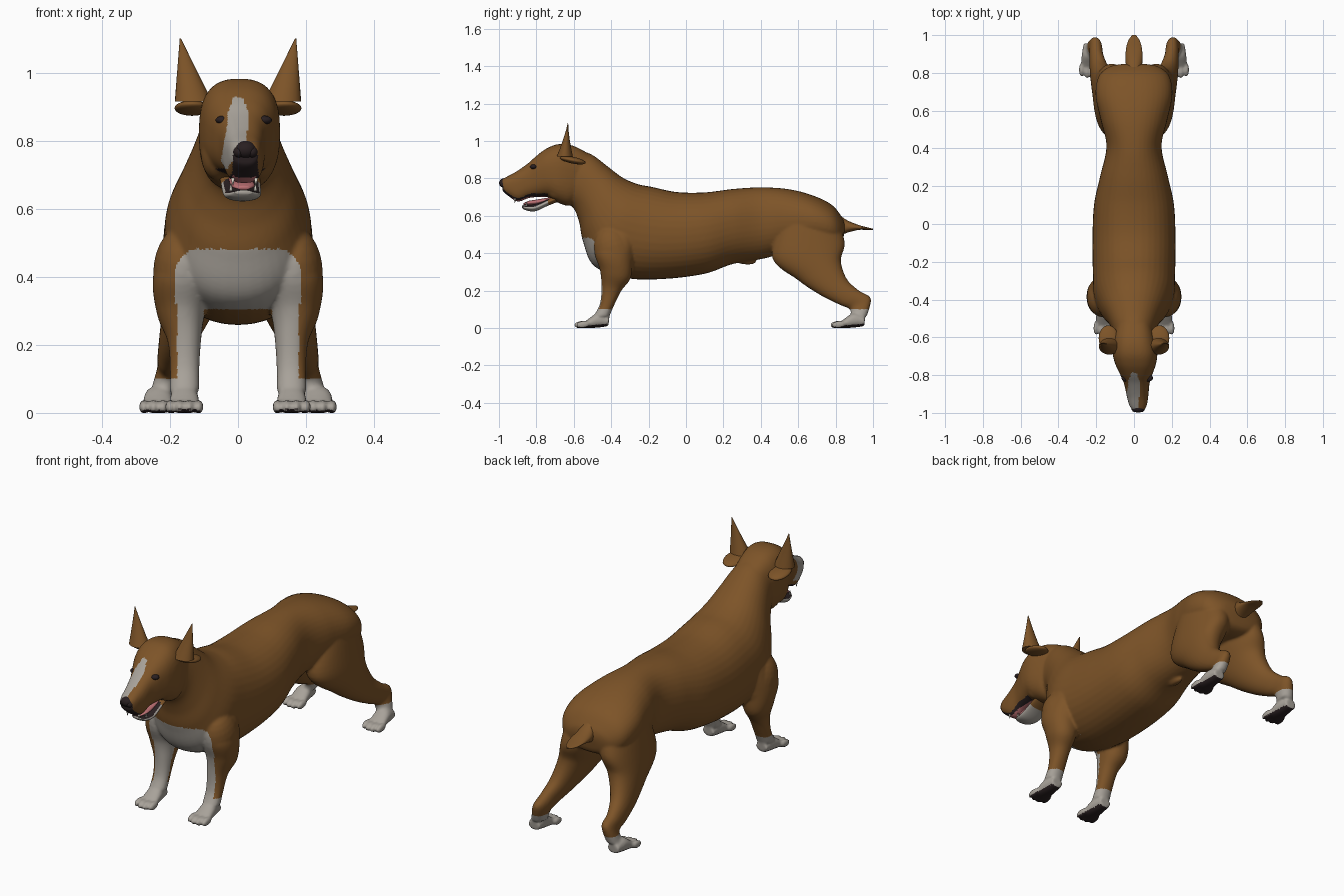
import bpy, bmesh, math
from mathutils import Matrix, Vector

if "Cube" in bpy.data.objects:
    bpy.data.objects.remove(bpy.data.objects["Cube"], do_unlink=True)


def material(name, r, g, b):
    m = bpy.data.materials.new(name)
    m.use_nodes = True
    m.diffuse_color = (r, g, b, 1)
    m.node_tree.nodes["Principled BSDF"].inputs["Base Color"].default_value = (r, g, b, 1)
    return m


BROWN = material("brown fur", .205, .088, .021)
WHITE = material("white fur", .39, .36, .32)
DARK = material("dark skin", .022, .014, .015)
PINK = material("pink tongue", .5, .16, .17)
TOOTH = material("tooth ivory", .72, .68, .6)


def turn(y):
    """Sideways drift of the slightly turned head."""
    return .06 * max(0, -.6 - y)


def loft(bm, stations, side=1, n=40, steps=8, power=.92):
    """Skin rings given as (y1, z1, y2, z2, x, half width), smoothed along the way."""
    pts = [stations[0]] + list(stations) + [stations[-1]]
    rows = []
    for i in range(1, len(pts) - 2):
        for k in range(steps):
            t = k / steps
            rows.append([.5 * (2 * b + (c - a) * t + (2 * a - 5 * b + 4 * c - d) * t * t
                               + (3 * b - a - 3 * c + d) * t ** 3)
                         for a, b, c, d in zip(*pts[i - 1:i + 3])])
    rows.append(stations[-1])
    rings = []
    for y1, z1, y2, z2, x, w in rows:
        ring = []
        for j in range(n):
            a = math.tau * j / n
            c, s = (math.copysign(abs(f) ** power, f) for f in (math.cos(a), math.sin(a)))
            y = (y1 + y2) / 2 + (y1 - y2) / 2 * c
            z = (z1 + z2) / 2 + (z1 - z2) / 2 * c
            ring.append(bm.verts.new((side * x + w * s + turn(y), y, z)))
        rings.append(ring)
    skin_rings(bm, rings)


def skin_rings(bm, rings):
    n = len(rings[0])
    for r, q in zip(rings, rings[1:]):
        for j in range(n):
            bm.faces.new((r[j], r[(j + 1) % n], q[(j + 1) % n], q[j]))
    bm.faces.new(rings[0])
    bm.faces.new(rings[-1])


def ball(bm, centre, radii, tilt=0):
    m = (Matrix.Translation(centre) @ Matrix.Rotation(tilt, 4, 'X')
         @ Matrix.Diagonal((*radii, 1)))
    bmesh.ops.create_uvsphere(bm, u_segments=24, v_segments=14, radius=1, matrix=m)


def finish(name, bm, *mats):
    bmesh.ops.recalc_face_normals(bm, faces=bm.faces)
    me = bpy.data.meshes.new(name)
    bm.to_mesh(me)
    bm.free()
    ob = bpy.data.objects.new(name, me)
    bpy.context.collection.objects.link(ob)
    for m in mats:
        me.materials.append(m)
    me.polygons.foreach_set("use_smooth", [True] * len(me.polygons))
    return ob


# Neck and trunk, from the nape to the rump
bm = bmesh.new()
loft(bm, [
    (-.58, .955, -.64, .68, 0, .10), (-.50, .925, -.595, .63, 0, .118),
    (-.42, .865, -.57, .56, 0, .145), (-.34, .805, -.55, .46, 0, .18),
    (-.26, .77, -.49, .33, 0, .212), (-.18, .754, -.32, .267, 0, .218),
    (-.05, .727, -.12, .262, 0, .22), (.1, .725, .1, .29, 0, .212),
    (.25, .743, .25, .342, 0, .18), (.4, .752, .42, .372, 0, .146),
    (.55, .742, .55, .41, 0, .176), (.68, .708, .68, .43, 0, .203),
    (.78, .658, .78, .43, 0, .188), (.835, .59, .83, .45, 0, .13),
    (.85, .55, .845, .5, 0, .05)])
ball(bm, (0, .315, .358), (.022, .06, .018), -.1)

# Skull and muzzle
loft(bm, [
    (-.50, .92, -.56, .70, 0, .09), (-.60, .973, -.62, .655, 0, .112),
    (-.68, .983, -.68, .668, 0, .119), (-.745, .96, -.735, .698, 0, .108),
    (-.80, .92, -.785, .70, 0, .087), (-.845, .88, -.84, .695, 0, .068),
    (-.91, .835, -.90, .676, 0, .058), (-.96, .808, -.955, .71, 0, .047),
    (-.985, .795, -.98, .73, 0, .034)], power=.76)

# Legs, paws and muscles on both sides
FORE = [(-.46, .52, -.24, .54, .13, .08), (-.49, .41, -.28, .39, .16, .09),
        (-.46, .31, -.295, .27, .168, .07), (-.452, .22, -.345, .20, .158, .049),
        (-.46, .13, -.385, .12, .157, .043), (-.49, .07, -.41, .06, .158, .044)]
HIND = [(.52, .60, .80, .62, .09, .095), (.46, .38, .848, .46, .115, .095),
        (.60, .255, .828, .36, .147, .075), (.72, .175, .86, .262, .178, .054),
        (.82, .125, .925, .20, .198, .039), (.875, .10, .988, .158, .204, .034),
        (.88, .06, .968, .065, .222, .036)]
PAWS = [(-.60, .158), (.768, .235)]
for s in (-1, 1):
    loft(bm, FORE, s)
    loft(bm, HIND, s)
    ball(bm, (s * .165, -.385, .41), (.085, .105, .14), .3)    # shoulder
    ball(bm, (s * .06, -.685, .765), (.05, .07, .08))          # cheek
    for tip, x in PAWS:
        loft(bm, [(tip + .19, .06, tip + .185, .01, x, .032),
                  (tip + .13, .08, tip + .13, .002, x, .041),
                  (tip + .08, .05, tip + .08, .0, x, .045),
                  (tip + .055, .03, tip + .055, .0, x, .042)], s)
        for k in (-1.5, -.5, .5, 1.5):
            y = tip + .034 + .01 * abs(k)
            ball(bm, (s * x + k * .028, y, .018), (.0145, .038, .02), .12)
raw = finish("coat", bm)

# Fuse everything into one skin
remesh = raw.modifiers.new("fuse", 'REMESH')
remesh.mode = 'VOXEL'
remesh.voxel_size = .007
soft = raw.modifiers.new("soften", 'SMOOTH')
soft.factor = .5
soft.iterations = 5
graph = bpy.context.evaluated_depsgraph_get()
skin = bpy.data.meshes.new_from_object(raw.evaluated_get(graph))
raw.modifiers.clear()
raw.data = skin
skin.materials.clear()
for m in (BROWN, WHITE, DARK, PINK):
    skin.materials.append(m)


def coat_colour(c, n):
    x, y, z = c
    ax = abs(x)
    if z < .022 and n.z < -.6:
        return 2                                        # pads
    if y < -.74 and z < .72 and n.z < -.6:
        return 3 if y > -.93 and abs(x - turn(y)) < .034 else 2   # palate and lip rim
    if y < -.95 and z < .775 and abs(x - .022) < .036:
        return 2                                        # front lip
    if z < .1:
        return 1                                        # socks
    if -.6 < y < -.3 and n.y < -.12:
        top = .483 - 16 * max(0, ax - .125) ** 2
        edge = .187 if z > .32 else .179
        if z < top and ax < edge and (z > .305 or ax > .1):
            return 1                                    # bib and leg fronts
    if y < -.76 and .72 < z < .93 and n.z > -.3:
        half = min(.031, .012 + .4 * (.93 - z))
        middle = .0 - .18 * max(0, .85 - z)
        if abs(x - middle) < half:
            return 1                                    # blaze
    return 0


for p in skin.polygons:
    p.use_smooth = True
    p.material_index = coat_colour(p.center, p.normal)

# Lower jaw, rooted in the throat
bm = bmesh.new()
loft(bm, [(-.68, .72, -.67, .68, 0, .06), (-.74, .69, -.735, .655, 0, .058),
          (-.80, .664, -.807, .624, 0, .055), (-.85, .656, -.858, .63, 0, .045),
          (-.877, .656, -.877, .643, 0, .026)], power=1)
jaw = finish("lower_jaw", bm, WHITE, BROWN, DARK)
for p in jaw.data.polygons:
    if p.center.y > -.735:
        p.material_index = 1
    elif p.normal.z > .75:
        p.material_index = 2

# Tongue
bm = bmesh.new()
loft(bm, [(-.72, .70, -.72, .685, 0, .034), (-.79, .688, -.79, .662, 0, .036),
          (-.84, .68, -.84, .658, 0, .034), (-.868, .668, -.868, .656, 0, .018)])
finish("tongue", bm, PINK)

# Canine teeth
bm = bmesh.new()
for s in (-1, 1):
    for y, z, x, flip in ((-.915, .68, .034, math.pi), (-.852, .664, .036, 0)):
        bmesh.ops.create_cone(
            bm, cap_ends=True, segments=10, radius1=.006, radius2=.001, depth=.022,
            matrix=Matrix.Translation((s * x + turn(y), y, z)) @ Matrix.Rotation(flip, 4, 'X'))
finish("canine_teeth", bm, TOOTH)

# Nose with nostril wings
bm = bmesh.new()
ball(bm, (turn(-.97), -.971, .775), (.032, .028, .026))
for s in (-1, 1):
    ball(bm, (turn(-.97) + s * .02, -.971, .768), (.017, .024, .018))
finish("nose", bm, DARK)

# Eyes
bm = bmesh.new()
for s in (-1, 1):
    ball(bm, (s * .059 + .017, -.815, .862), (.024, .019, .013))
finish("eyes", bm, DARK)

# Upright pointed ears and the drooping folds at their base
for s, side in ((1, "left"), (-1, "right")):
    bm = bmesh.new()
    n = 24
    tip = Vector((s * .171, -.63, 1.108))
    levels = []
    for t in (0, .25, .5, .75, .97):
        centre = Vector((s * .131, -.648, .917)).lerp(tip, t)
        wide, deep = .055 * (1 - t), .043 * (1 - t) ** 1.4
        levels.append([bm.verts.new(centre + Vector((wide * math.cos(math.tau * j / n),
                                                     deep * math.sin(math.tau * j / n), 0)))
                       for j in range(n)])
    skin_rings(bm, levels)
    ear = finish(side + "_ear", bm, BROWN)
    bpy.ops.object.select_all(action='DESELECT')
    ear.select_set(True)
    bpy.context.view_layer.objects.active = ear
    bpy.ops.object.shade_smooth_by_angle(angle=math.radians(40))
    bm = bmesh.new()
    ball(bm, (s * .135, -.605, .897), (.052, .07, .018), -.2)
    finish(side + "_ear_fold", bm, BROWN)

# Short flat tail, thick at the root
bm = bmesh.new()
loft(bm, [(.79, .63, .81, .48, 0, .03), (.855, .58, .85, .505, 0, .044),
          (.92, .552, .92, .524, 0, .043), (.97, .538, .97, .524, 0, .031),
          (1.0, .531, 1.0, .525, 0, .01)])
finish("tail", bm, BROWN)
